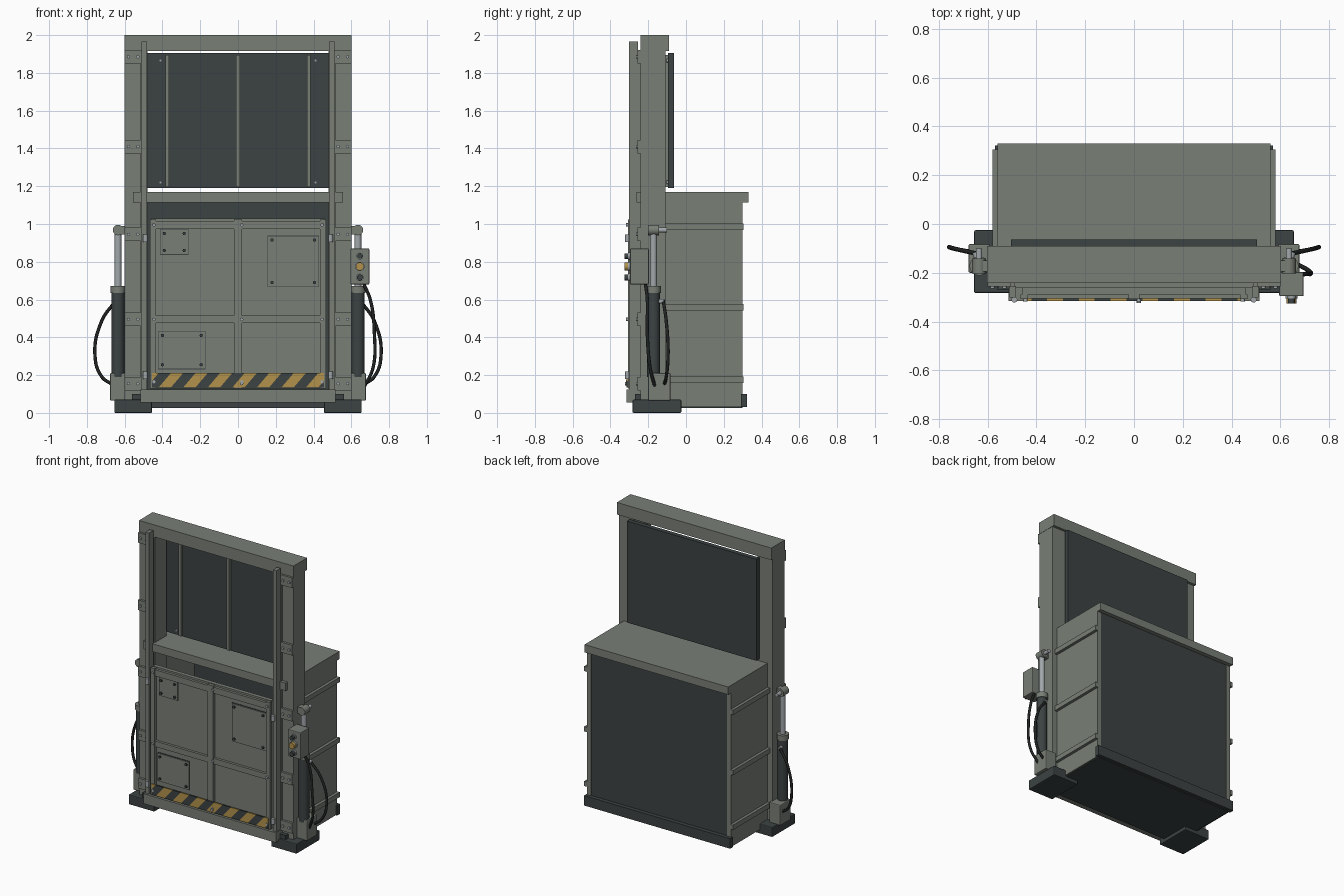
import bpy, bmesh, math
from mathutils import Vector, Matrix

cube = bpy.data.objects.get("Cube")
if cube:
    bpy.data.objects.remove(cube)


def material(name, rgb):
    m = bpy.data.materials.new(name)
    m.use_nodes = True
    m.diffuse_color = (*rgb, 1)
    m.node_tree.nodes["Principled BSDF"].inputs["Base Color"].default_value = (*rgb, 1)
    return m


GREY = material("machine grey", (0.19, 0.21, 0.18))
DARK = material("charcoal steel", (0.045, 0.055, 0.055))
YELLOW = material("safety yellow", (0.45, 0.29, 0.07))
STEEL = material("bright steel", (0.36, 0.39, 0.41))
RUBBER = material("black rubber", (0.015, 0.017, 0.017))


def finish(name, bm, *mats):
    me = bpy.data.meshes.new(name)
    bm.to_mesh(me)
    bm.free()
    for m in mats:
        me.materials.append(m)
    ob = bpy.data.objects.new(name, me)
    bpy.context.collection.objects.link(ob)
    return ob


def box_mesh(x, y, z):
    size = Vector((x[1] - x[0], y[1] - y[0], z[1] - z[0]))
    mid = Vector((x[0] + x[1], y[0] + y[1], z[0] + z[1])) / 2
    bm = bmesh.new()
    bmesh.ops.create_cube(bm, size=1, matrix=Matrix.Translation(mid) @ Matrix.Diagonal(size).to_4x4())
    return bm


def box(name, x, y, z, mat=GREY, bevel=0.0):
    ob = finish(name, box_mesh(x, y, z), mat)
    if bevel:
        b = ob.modifiers.new("edge", "BEVEL")
        b.width = bevel
        b.segments = 2
    return ob


def rod(name, start, end, r, mat=GREY, sides=24):
    a, b = Vector(start), Vector(end)
    turn = (b - a).to_track_quat("Z", "Y").to_matrix().to_4x4()
    bm = bmesh.new()
    bmesh.ops.create_cone(bm, cap_ends=True, segments=sides, radius1=r, radius2=r,
                          depth=(b - a).length, matrix=Matrix.Translation((a + b) / 2) @ turn)
    for f in bm.faces:
        f.smooth = len(f.verts) == 4
    for e in bm.edges:
        e.smooth = all(f.smooth for f in e.link_faces)
    return finish(name, bm, mat)


def bolt(name, x, y, z, mat=STEEL):
    return rod(name, (x, y, z), (x, y - 0.009, z), 0.009, mat, 8)


def hose(name, points):
    cu = bpy.data.curves.new(name, "CURVE")
    cu.dimensions = "3D"
    cu.bevel_depth = 0.009
    cu.bevel_resolution = 2
    cu.use_fill_caps = True
    sp = cu.splines.new("BEZIER")
    sp.bezier_points.add(len(points) - 1)
    for bp, p in zip(sp.bezier_points, points):
        bp.co = p
        bp.handle_left_type = bp.handle_right_type = "AUTO"
    cu.materials.append(RUBBER)
    bpy.context.collection.objects.link(bpy.data.objects.new(name, cu))


def span(s, a, b):
    return tuple(sorted((s * a, s * b)))


# Chamber shell
box("chamber_roof", (-0.56, 0.56), (-0.11, 0.33), (1.145, 1.17))
box("roof_back_lip", (-0.56, 0.56), (0.30, 0.33), (1.115, 1.145))
box("back_panel", (-0.53, 0.53), (0.27, 0.294), (0.05, 1.145), DARK)
box("chamber_floor", (-0.55, 0.55), (-0.24, 0.30), (0.025, 0.055), DARK)
box("back_sill", (-0.57, 0.57), (0.29, 0.322), (0.03, 0.10), DARK)

# Top beam, cross beam and front sill
box("top_beam", (-0.602, 0.602), (-0.242, -0.09), (1.915, 2.0))
box("cross_beam", (-0.555, 0.555), (-0.262, -0.24), (1.115, 1.17))
box("cross_beam_core", (-0.48, 0.48), (-0.24, -0.10), (1.115, 1.17))
box("front_sill", (-0.515, 0.515), (-0.315, -0.25), (0.055, 0.125))
box("sill_support", (-0.48, 0.48), (-0.25, -0.11), (0.055, 0.10), DARK)

# Raised screen with ribs
box("screen_panel", (-0.505, 0.505), (-0.095, -0.063), (1.19, 1.905), DARK)
for x in (-0.375, 0, 0.375):
    box("screen_rib", (x - 0.01, x + 0.01), (-0.112, -0.095), (1.195, 1.895))
for x in (-0.41, 0.41):
    for z in (1.22, 1.865):
        bolt("screen_bolt", x, -0.095, z)

# Parts repeated on both sides
for s, side in ((1, "left"), (-1, "right")):
    box(side + "_chamber_wall", span(s, 0.53, 0.56), (-0.11, 0.30), (0.03, 1.145))
    for z in (0.175, 0.56, 0.985):
        box(side + "_wall_rib", span(s, 0.56, 0.58), (-0.11, 0.305), (z - 0.017, z + 0.017))
    box(side + "_column", span(s, 0.48, 0.60), (-0.24, -0.108), (0.06, 1.92))
    box(side + "_guide_rail", span(s, 0.483, 0.51), (-0.302, -0.254), (0.06, 1.965))
    box(side + "_rail_backing", span(s, 0.488, 0.515), (-0.256, -0.24), (0.06, 1.91))
    for z in (1.885, 1.41, 0.945, 0.495, 0.155):
        box(side + "_rail_bracket", span(s, 0.505, 0.60), (-0.256, -0.24), (z - 0.036, z + 0.036))
        for x in (0.53, 0.58):
            bolt(side + "_bracket_bolt", s * x, -0.256, z)
    box(side + "_foot", span(s, 0.455, 0.655), (-0.283, -0.025), (0, 0.07), DARK, 0.006)
    box(side + "_sill_stop", span(s, 0.515, 0.56), (-0.27, -0.24), (0.07, 0.10), DARK)
    for z in (0.20, 0.925):
        rod(side + "_door_hinge", (s * 0.49, -0.31, z - 0.02), (s * 0.49, -0.31, z + 0.02), 0.012, STEEL, 16)

    # Hydraulic cylinder
    cx, cy = s * 0.635, -0.172
    box(side + "_cylinder_base", span(s, 0.59, 0.678), (-0.20, -0.082), (0.065, 0.21), GREY, 0.006)
    rod(side + "_cylinder_barrel", (cx, cy, 0.19), (cx, cy, 0.65), 0.034, DARK)
    rod(side + "_cylinder_gland", (cx, cy, 0.635), (cx, cy, 0.672), 0.039)
    rod(side + "_piston_rod", (cx, cy, 0.66), (cx, cy, 0.96), 0.018, STEEL)
    rod(side + "_rod_eye", (cx, -0.202, 0.968), (cx, -0.142, 0.968), 0.028)
    rod(side + "_rod_pin", (cx, -0.19, 0.968), (cx, -0.10, 0.968), 0.013, STEEL)
    box(side + "_rod_lug", span(s, 0.595, 0.628), (-0.195, -0.15), (0.945, 0.99))
    rod(side + "_hose_port", (cx, cy, 0.59), (s * 0.65, -0.115, 0.59), 0.012, STEEL, 12)
    hose(side + "_hose", [(s * 0.65, -0.12, 0.59), (s * 0.72, -0.105, 0.49), (s * 0.757, -0.095, 0.30),
                          (s * 0.72, -0.105, 0.19), (s * 0.665, -0.115, 0.15)])

# Door panel with frame bars
box("door_panel", (-0.46, 0.46), (-0.288, -0.26), (0.13, 1.03))
for x, w in ((-0.45, 0.016), (0, 0.022), (0.45, 0.016)):
    box("door_upright", (x - w, x + w), (-0.308, -0.288), (0.13, 1.025))
for z, h in ((0.995, 0.022), (0.495, 0.02), (0.165, 0.03)):
    box("door_crossbar", (-0.465, 0.465), (-0.306, -0.288), (z - h, z + h))
    for x in (-0.445, 0.02, 0.445):
        bolt("door_bolt", x, -0.308, z)

# Bolted hatch plates
for x0, x1, z0, z1 in ((-0.41, -0.265, 0.84, 0.97), (0.16, 0.425, 0.67, 0.935), (-0.42, -0.175, 0.235, 0.43)):
    box("hatch_gasket", (x0 - 0.004, x1 + 0.004), (-0.291, -0.288), (z0 - 0.004, z1 + 0.004), DARK)
    box("hatch_plate", (x0, x1), (-0.297, -0.288), (z0, z1))
    for x in (x0 + 0.02, x1 - 0.02):
        for z in (z0 + 0.02, z1 - 0.02):
            bolt("hatch_bolt", x, -0.297, z, DARK)

# Hazard strip cut along diagonals, alternate bands dark
bm = box_mesh((-0.455, 0.455), (-0.315, -0.306), (0.135, 0.21))
BAND, LEAN = 0.065, 0.85
for i in range(-9, 9):
    bmesh.ops.bisect_plane(bm, geom=bm.verts[:] + bm.edges[:] + bm.faces[:],
                           plane_co=(i * BAND, 0, 0.17), plane_no=(1, 0, -LEAN))
for f in bm.faces:
    c = f.calc_center_median()
    f.material_index = math.floor((c.x - LEAN * (c.z - 0.17)) / BAND) % 2
finish("hazard_strip", bm, YELLOW, DARK)
bolt("hazard_strip_bolt", 0.02, -0.315, 0.155)

# Control box with buttons
box("control_box", (0.595, 0.695), (-0.296, -0.197), (0.68, 0.87), GREY, 0.005)
for z, r, m in ((0.83, 0.014, DARK), (0.775, 0.021, YELLOW), (0.717, 0.016, DARK)):
    rod("button_collar", (0.645, -0.296, z), (0.645, -0.306, z), r + 0.004, STEEL)
    rod("button", (0.645, -0.306, z), (0.645, -0.326, z), r, m)
hose("control_cable", [(0.665, -0.215, 0.685), (0.70, -0.205, 0.60), (0.722, -0.205, 0.42),
                       (0.715, -0.19, 0.24), (0.67, -0.165, 0.14)])
